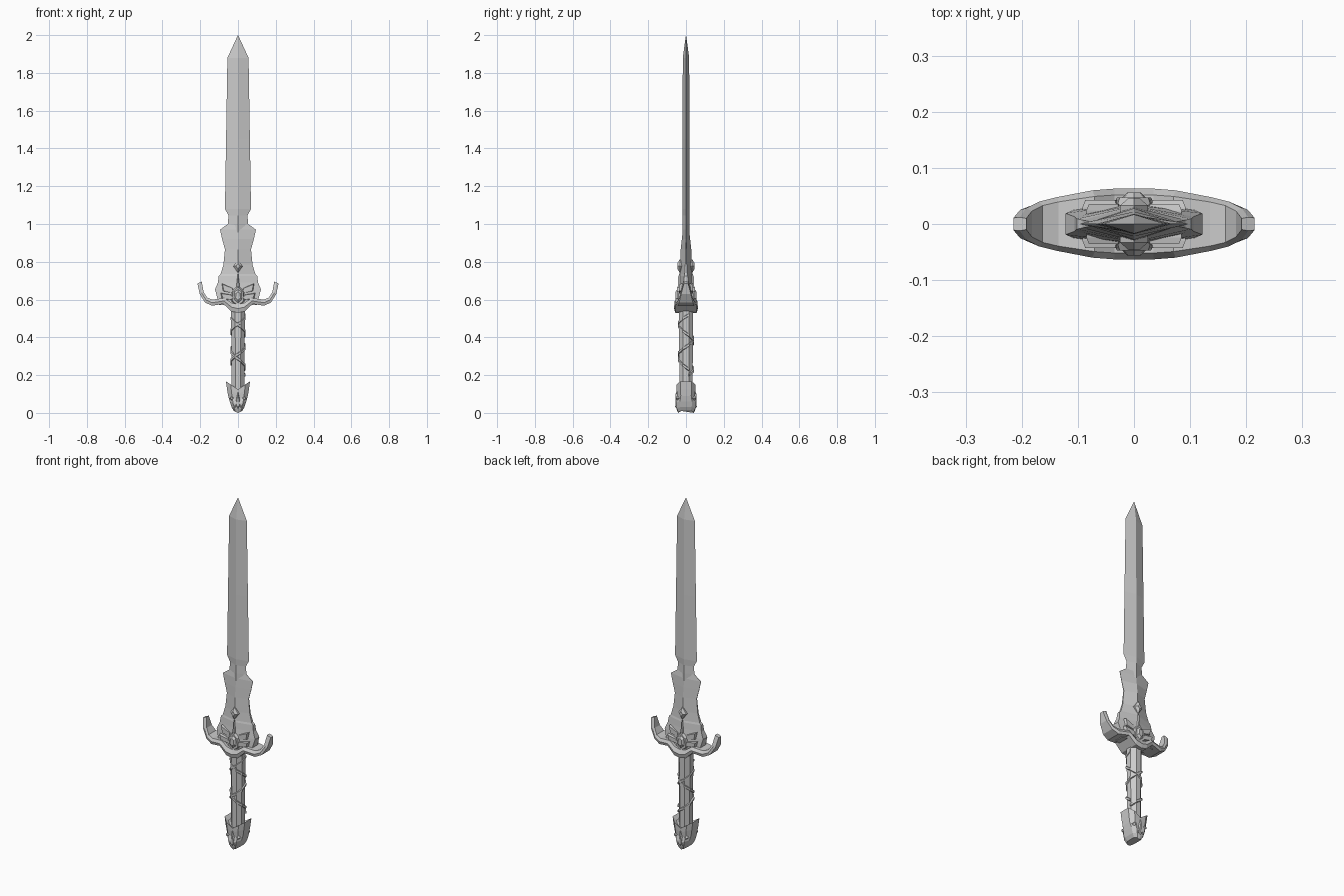
import bpy, bmesh, math
from mathutils import Vector

if "Cube" in bpy.data.objects:
    bpy.data.objects.remove(bpy.data.objects["Cube"])


def loft(name, rings, closed=False):
    """Skin equal-length rings of points; cap the ends unless closed."""
    bm = bmesh.new()
    vs = [[bm.verts.new(p) for p in r] for r in rings]
    n = len(vs[0])
    for a, b in zip(vs, vs[1:] + (vs[:1] if closed else [])):
        for i in range(n):
            bm.faces.new((a[i], a[(i + 1) % n], b[(i + 1) % n], b[i]))
    if not closed:
        bm.faces.new(vs[0])
        bm.faces.new(vs[-1])
    bmesh.ops.remove_doubles(bm, verts=bm.verts, dist=1e-5)
    bmesh.ops.recalc_face_normals(bm, faces=bm.faces)
    me = bpy.data.meshes.new(name)
    bm.to_mesh(me)
    bm.free()
    ob = bpy.data.objects.new(name, me)
    bpy.context.collection.objects.link(ob)
    return ob


def plate(name, outline, y_in, y_out, inset, sx=1, sy=1):
    """Raised x-z plate with a bevelled outer face, placed on a chosen side."""
    c = sum((Vector(p) for p in outline), Vector((0, 0))) / len(outline)
    def ring(y, k):
        return [(sx * (c.x + (x - c.x) * k), -sy * y, c.y + (z - c.y) * k)
                for x, z in outline]
    return loft(name, [ring(y_in, 1), ring((y_in + y_out) / 2, 1), ring(y_out, inset)])


# Blade: diamond section, (z, half width, half thickness)
blade = [(.94, .05, .018), (1.0, .054, .018), (1.045, .05, .018), (1.08, .069, .018),
         (1.45, .063, .018), (1.88, .056, .017), (2.0, .0004, .0004)]
loft("blade", [[(w, 0, z), (0, t, z), (-w, 0, z), (0, -t, z)] for z, w, t in blade])

# Flared blade base: (z, half width, ridge, edge thickness)
base = [(.57, .10, .042, .028), (.63, .115, .038, .022), (.653, .122, .036, .019),
        (.69, .106, .034, .013), (.725, .102, .032, .009), (.735, .092, .031, .007),
        (.785, .077, .030, .004), (.865, .069, .028, .002), (.92, .084, .022, .001),
        (.97, .095, .016, .001), (1.0, .054, .015, .001)]
loft("blade_base", [[(w, e, z), (0, t, z), (-w, e, z), (-w, -e, z), (0, -t, z), (w, -e, z)]
                    for z, w, t, e in base])

# Cross guard: (top x, top z, bottom x, bottom z, half depth), mirrored in x
half = [(0, .575, 0, .53, .063), (.035, .583, .035, .537, .063), (.07, .608, .078, .577, .06),
        (.135, .60, .138, .567, .048), (.163, .61, .175, .585, .04),
        (.182, .64, .203, .63, .028), (.192, .695, .215, .685, .012)]
stations = [(-a, b, -c, d, h) for a, b, c, d, h in reversed(half[1:])] + half
rings = []
for tx, tz, bx, bz, h in stations:
    mx, mz = (tx + bx) / 2, (tz + bz) / 2
    rings.append([(tx, .82 * h, tz), (mx, h, mz), (bx, .9 * h, bz),
                  (bx, -.9 * h, bz), (mx, -h, mz), (tx, -.82 * h, tz)])
loft("cross_guard", rings)

# Eight-sided grip
def around(a, rx, ry, z):
    return (rx * math.cos(a), ry * math.sin(a), z)

angles = [math.pi / 8 + i * math.pi / 4 for i in range(8)]
loft("grip", [[around(a, rx, ry, z) for a in angles]
              for z, rx, ry in [(.10, .036, .038), (.34, .037, .039), (.56, .041, .041)]])

# Grip wraps: two crossing helical straps, following the eight sides
for name, hand, z0, z1, turns in [("wrap_right", 1, .20, .52, 2), ("wrap_left", -1, .23, .50, 1.5)]:
    n = int(turns * 8)
    rings = []
    for i in range(n + 1):
        a = math.pi / 8 + hand * i * math.pi / 4
        z = z0 + (z1 - z0) * i / n
        rings.append([around(a, r, r + .001, z + dz)
                      for r, dz in [(.033, -.009), (.044, -.006), (.044, .006), (.033, .009)]])
    loft(name, rings)

# Pommel: beast head with raised ears, (z, half width, half depth, side lift)
pts = [(1, .6), (.6, 1), (0, 1), (-.6, 1), (-1, .6), (-1, -.6), (-.6, -1), (0, -1), (.6, -1), (1, -.6)]
pom = [(0, .022, .042, .01), (.02, .034, .05, .01), (.045, .044, .053, .015),
       (.07, .052, .046, .02), (.10, .058, .049, .025), (.125, .064, .05, .042),
       (.118, .044, .04, .03)]
loft("pommel", [[(px * w, py * d, z + lift * abs(px)) for px, py in pts] for z, w, d, lift in pom])

diamond = [(0, -1), (1, 0), (0, 1), (-1, 0)]
for side, sy in [("front", 1), ("back", -1)]:
    # Centre gem in its setting, spike and upper diamond
    plate(f"gem_setting_{side}", [(0, .56), (.036, .59), (.03, .645), (0, .675), (-.03, .645), (-.036, .59)],
          .02, .047, .85, 1, sy)
    plate(f"gem_{side}", [(0, .575), (.025, .598), (.021, .645), (0, .66), (-.021, .645), (-.025, .598)],
          .03, .056, .5, 1, sy)
    plate(f"spike_{side}", [(.012, .65), (0, .745), (-.012, .65)], .02, .042, .6, 1, sy)
    plate(f"upper_diamond_{side}", [(.025 * x, .777 + .036 * z) for x, z in diamond],
          .02, .046, .4, 1, sy)
    # Nose ridge of the beast head
    plate(f"nose_{side}", [(0, .015), (.014, .03), (.01, .07), (0, .125), (-.01, .07), (-.014, .03)],
          .035, .056, .6, 1, sy)
    for lr, sx in [("right", 1), ("left", -1)]:
        # Layered feather plates beside the gem
        plate(f"lower_feather_{lr}_{side}", [(.02, .595), (.085, .605), (.092, .635), (.03, .625)],
              .015, .043, .85, sx, sy)
        plate(f"upper_feather_{lr}_{side}", [(.02, .63), (.08, .645), (.085, .685), (.025, .66)],
              .012, .036, .85, sx, sy)
        # Eyes and nostrils
        plate(f"eye_{lr}_{side}", [(.033 + .012 * x, .078 + .012 * z) for x, z in diamond],
              .035, .054, .5, sx, sy)
        plate(f"nostril_{lr}_{side}", [(.016 + .006 * x, .034 + .007 * z) for x, z in diamond],
              .045, .057, .5, sx, sy)
